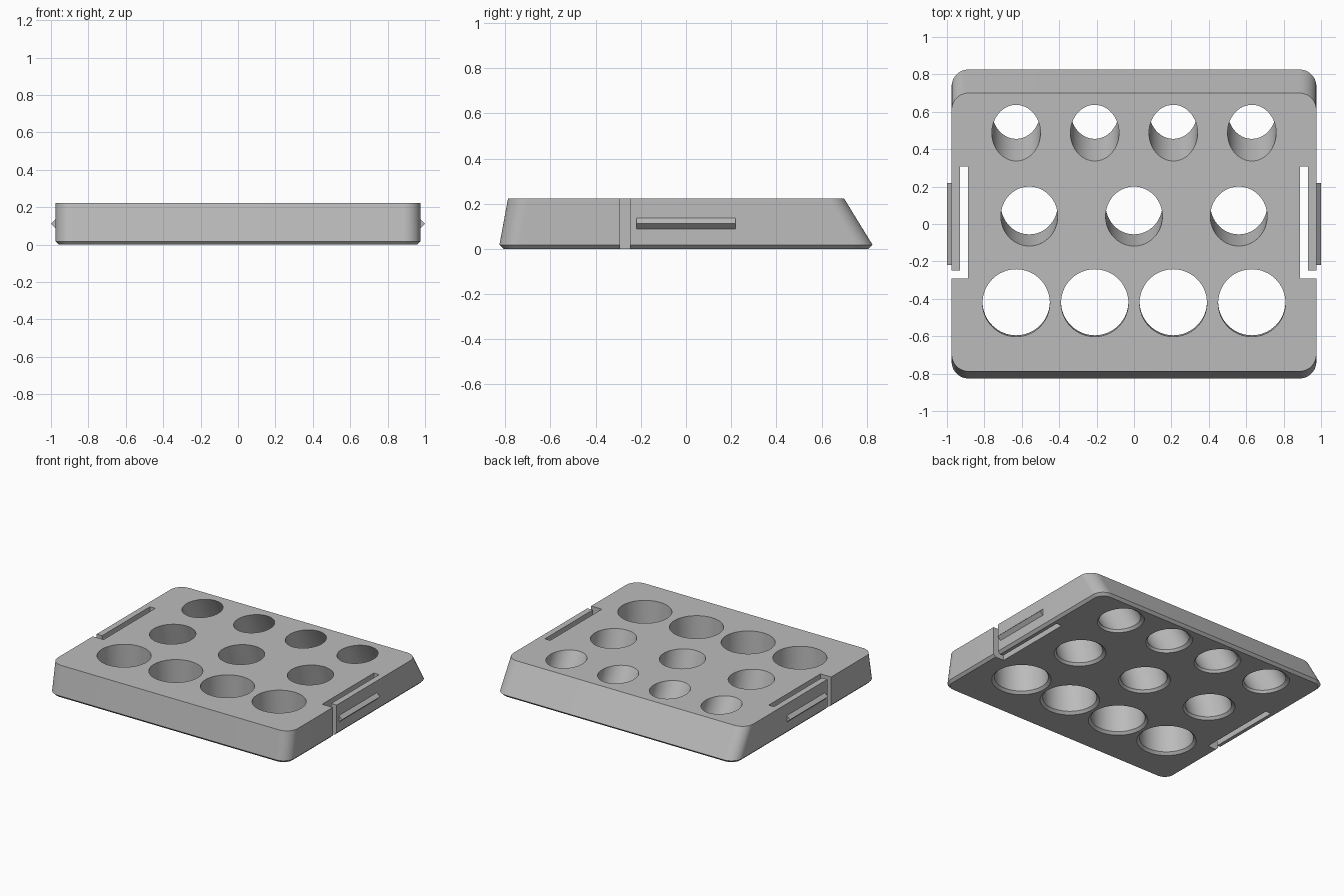
import bpy, bmesh, math

if "Cube" in bpy.data.objects:
    bpy.data.objects.remove(bpy.data.objects["Cube"])

H = 0.223       # tray height
CH = 0.018      # underside chamfer

plastic = bpy.data.materials.new("grey_plastic")
plastic.diffuse_color = (0.5, 0.5, 0.5, 1)
plastic.use_nodes = True
plastic.node_tree.nodes["Principled BSDF"].inputs["Base Color"].default_value = plastic.diffuse_color


def loft(bm, rings):
    """Closed solid skinned through rings of equal point count, bottom to top."""
    vs = [[bm.verts.new(p) for p in r] for r in rings]
    n = len(vs[0])
    for a, b in zip(vs, vs[1:]):
        for i in range(n):
            j = (i + 1) % n
            bm.faces.new((a[i], a[j], b[j], b[i]))
    bm.faces.new(vs[0][::-1])
    bm.faces.new(vs[-1])


def make_object(name, bm):
    bmesh.ops.recalc_face_normals(bm, faces=bm.faces[:])
    me = bpy.data.meshes.new(name)
    bm.to_mesh(me)
    bm.free()
    me.materials.append(plastic)
    ob = bpy.data.objects.new(name, me)
    bpy.context.collection.objects.link(ob)
    return ob


def rounded_rect(hx, y0, y1, z, r, seg=12):
    pts = []
    corners = [(hx - r, y0 + r, 270), (hx - r, y1 - r, 0),
               (-hx + r, y1 - r, 90), (-hx + r, y0 + r, 180)]
    for cx, cy, start in corners:
        for i in range(seg + 1):
            a = math.radians(start + 90 * i / seg)
            pts.append((cx + r * math.cos(a), cy + r * math.sin(a), z))
    return pts


def ellipse(cx, cy, rx, ry, z, n=64):
    return [(cx + rx * math.cos(2 * math.pi * i / n),
             cy + ry * math.sin(2 * math.pi * i / n), z) for i in range(n)]


# Tray body: sloped front and back, chamfered underside
bm = bmesh.new()
loft(bm, [rounded_rect(0.975 - CH, -0.826 + CH, 0.826 - CH, 0, 0.09 - CH),
          rounded_rect(0.975, -0.826, 0.826, CH, 0.09),
          rounded_rect(0.975, -0.788, 0.70, H, 0.09)])
tray = make_object("tray_body", bm)

# Cutters: leaning holes with countersunk undersides
bm = bmesh.new()
rows = [  # hole x positions, y at top, radius, lean in degrees
    ((-0.63, -0.21, 0.21, 0.63), -0.422, 0.18, 2),
    ((-0.56, 0, 0.56), 0.041, 0.152, 17),
    ((-0.63, -0.21, 0.21, 0.63), 0.487, 0.13, 30),
]
for xs, y, r, lean in rows:
    t = math.tan(math.radians(lean))
    ry = r / math.cos(math.radians(lean))
    for x in xs:
        def ring(z, grow=0):
            return ellipse(x, y + (H - z) * t, r + grow, ry + grow, z)
        loft(bm, [ring(-0.005, CH + 0.005), ring(CH), ring(H + 0.05)])

# Cutters: L-shaped slots that free the side clips
for s in (-1, 1):
    outline = [(0.888, -0.292), (1.1, -0.292), (1.1, -0.248),
               (0.931, -0.248), (0.931, 0.308), (0.888, 0.308)]
    loft(bm, [[(s * x, y, z) for x, y in outline] for z in (-0.05, H + 0.05)])
cutter = make_object("hole_cutter", bm)
cutter.hide_render = True

mod = tray.modifiers.new("holes", 'BOOLEAN')
mod.operation = 'DIFFERENCE'
mod.solver = 'EXACT'
mod.object = cutter
bpy.context.view_layer.objects.active = tray
tray.select_set(True)
bpy.ops.object.modifier_apply(modifier=mod.name)
bpy.data.objects.remove(cutter)
bpy.ops.object.shade_smooth_by_angle(angle=math.radians(20))

# Snap ridges on the clips
for s, side in ((-1, "left"), (1, "right")):
    bm = bmesh.new()
    profile = [(0.96, 0.088), (0.975, 0.088), (1.0, 0.112), (0.975, 0.136), (0.96, 0.136)]
    loft(bm, [[(s * x, y, z) for x, z in profile] for y in (-0.22, 0.22)])
    make_object("clip_ridge_" + side, bm)
